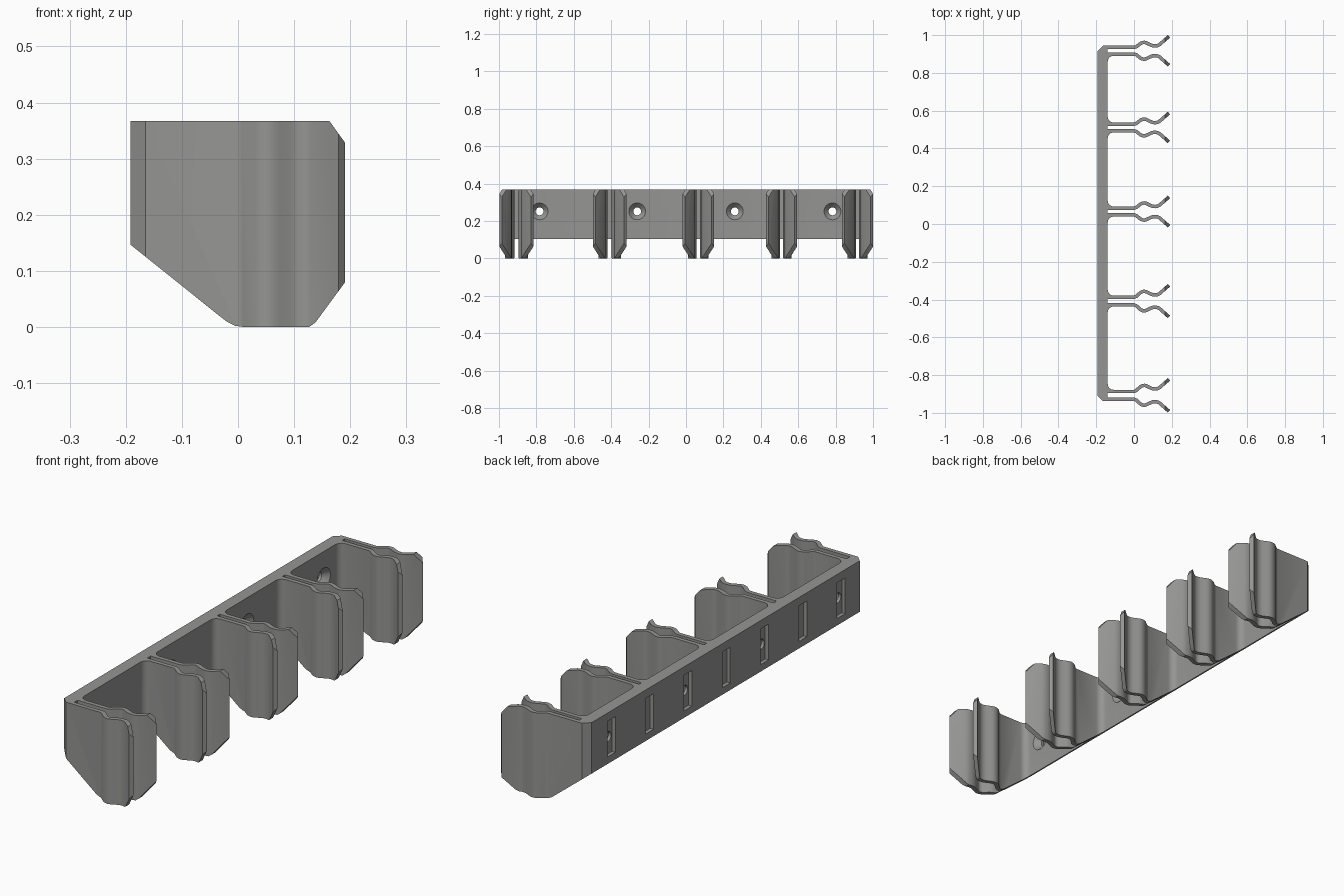
import bpy, bmesh, math
from mathutils import Matrix, Vector

if "Cube" in bpy.data.objects:
    bpy.data.objects.remove(bpy.data.objects["Cube"])

H = 0.367                      # overall height
BACK, FACE = -0.192, -0.139    # back and inner face of the spine
HALF_T = 0.0092                # half thickness of a clip arm
FILLET = 0.03
# clip centre along y, extra opening
CLIPS = [(-0.907, 0.008), (-0.408, 0.007), (0.066, 0.001), (0.511, 0.0), (0.917, 0.0)]
# centre line of one arm: x, distance from the clip centre
ARM = [(0.0, .0175), (.012, .021), (.035, .039), (.046, .0435), (.055, .0445),
       (.064, .0425), (.072, .0385), (.09, .03), (.1, .0265), (.113, .0255),
       (.125, .0275), (.135, .0325), (.185, .0765)]


def add_object(name, bm):
    bmesh.ops.recalc_face_normals(bm, faces=bm.faces)
    me = bpy.data.meshes.new(name)
    bm.to_mesh(me)
    bm.free()
    ob = bpy.data.objects.new(name, me)
    bpy.context.collection.objects.link(ob)
    return ob


def prism(name, points, direction):
    """Extrude a closed outline along a direction."""
    bm = bmesh.new()
    face = bm.faces.new([bm.verts.new(p) for p in points])
    new = bmesh.ops.extrude_face_region(bm, geom=[face])["geom"]
    bmesh.ops.translate(bm, vec=direction,
                        verts=[v for v in new if isinstance(v, bmesh.types.BMVert)])
    return add_object(name, bm)


def boolean(target, cutter, operation):
    mod = target.modifiers.new("cut", 'BOOLEAN')
    mod.operation, mod.object, mod.solver = operation, cutter, 'EXACT'
    bpy.context.view_layer.objects.active = target
    bpy.ops.object.modifier_apply(modifier=mod.name)
    bpy.data.objects.remove(cutter)


def arm_side(extra, side):
    """Arm centre line offset to its outer (+1) or inner (-1) side, root to tip."""
    pts = [Vector((x, h + extra * (0.35 + 0.65 * min(1, x / 0.04)))) for x, h in ARM]
    out = []
    for i, p in enumerate(pts):
        d = pts[min(i + 1, len(pts) - 1)] - (pts[i - 1] if i else Vector((-.1, pts[0].y)))
        d.normalize()
        out.append(p + Vector((-d.y, d.x)) * HALF_T * side)
    return out


def fillet(y, sign):
    """Rounded corner between spine and an arm's outer side, spine to arm."""
    return [(FACE + FILLET * (1 - math.cos(a)), y + sign * FILLET * (1 - math.sin(a)))
            for a in (math.radians(15 * k) for k in range(7))]


# Plan outline: spine plus all pairs of spring arms
plan = []
last = len(CLIPS) - 1
for i, (cy, extra) in enumerate(CLIPS):
    outer, inner = arm_side(extra, 1), arm_side(extra, -1)
    wall, gap = outer[0].y, inner[0].y
    if i == 0:
        plan += [(BACK, cy - wall + .027), (BACK + .027, cy - wall)]
    else:
        plan += fillet(cy - wall, -1)
    plan += [(p.x, cy - p.y) for p in outer]
    plan += [(p.x, cy - p.y) for p in reversed(inner)]
    plan += [(FACE, cy - gap), (FACE, cy + gap)]
    plan += [(p.x, cy + p.y) for p in inner]
    plan += [(p.x, cy + p.y) for p in reversed(outer)]
    if i == last:
        plan += [(BACK + .027, cy + wall), (BACK, cy + wall - .027)]
    else:
        plan += list(reversed(fillet(cy + wall, 1)))
rack = prism("clip_rack", [(x, y, -0.05) for x, y in plan], (0, 0, H + 0.1))

# Side profile trims the sloped underside and the arm corners
side = [(-.25, H), (.163, H), (.191, .328), (.191, .08), (.138, .008), (.127, 0),
        (.01, 0), (-.005, .002), (-.02, .0095), (-.035, .0212), (BACK, .147), (-.25, .1934)]
boolean(rack, prism("side_cutter", [(x, -1.2, z) for x, z in side], (0, 2.4, 0)), 'INTERSECT')

# Rectangular recesses along the back of the spine
for k in range(-3, 4):
    y = k * 0.261
    rect = [(-.25, y - .027, .177), (-.25, y + .027, .177),
            (-.25, y + .027, .331), (-.25, y - .027, .331)]
    boolean(rack, prism("recess_cutter", rect, (0.25 + BACK + 0.016, 0, 0)), 'DIFFERENCE')


# Countersunk screw holes
def screw_cutter(y, z):
    bm = bmesh.new()
    rings = [(-.25, .021), (FACE - .025, .021), (FACE, .045), (FACE + .01, .045)]
    loops = [[bm.verts.new((x, y + r * math.cos(math.tau * j / 32),
                            z + r * math.sin(math.tau * j / 32))) for j in range(32)]
             for x, r in rings]
    for a, b in zip(loops, loops[1:]):
        for j in range(32):
            bm.faces.new((a[j], a[(j + 1) % 32], b[(j + 1) % 32], b[j]))
    bm.faces.new(loops[0])
    bm.faces.new(loops[-1])
    return add_object("screw_cutter", bm)


for k in (-3, -1, 1, 3):
    boolean(rack, screw_cutter(k * 0.261, 0.251), 'DIFFERENCE')

# Single grey plastic
grey = bpy.data.materials.new("grey_plastic")
grey.diffuse_color = (0.3, 0.3, 0.295, 1)
grey.use_nodes = True
grey.node_tree.nodes["Principled BSDF"].inputs["Base Color"].default_value = grey.diffuse_color
rack.data.materials.clear()
rack.data.materials.append(grey)
for poly in rack.data.polygons:
    poly.material_index = 0
bpy.ops.object.select_all(action='DESELECT')
rack.select_set(True)
bpy.context.view_layer.objects.active = rack
bpy.ops.object.shade_smooth_by_angle(angle=math.radians(32))
